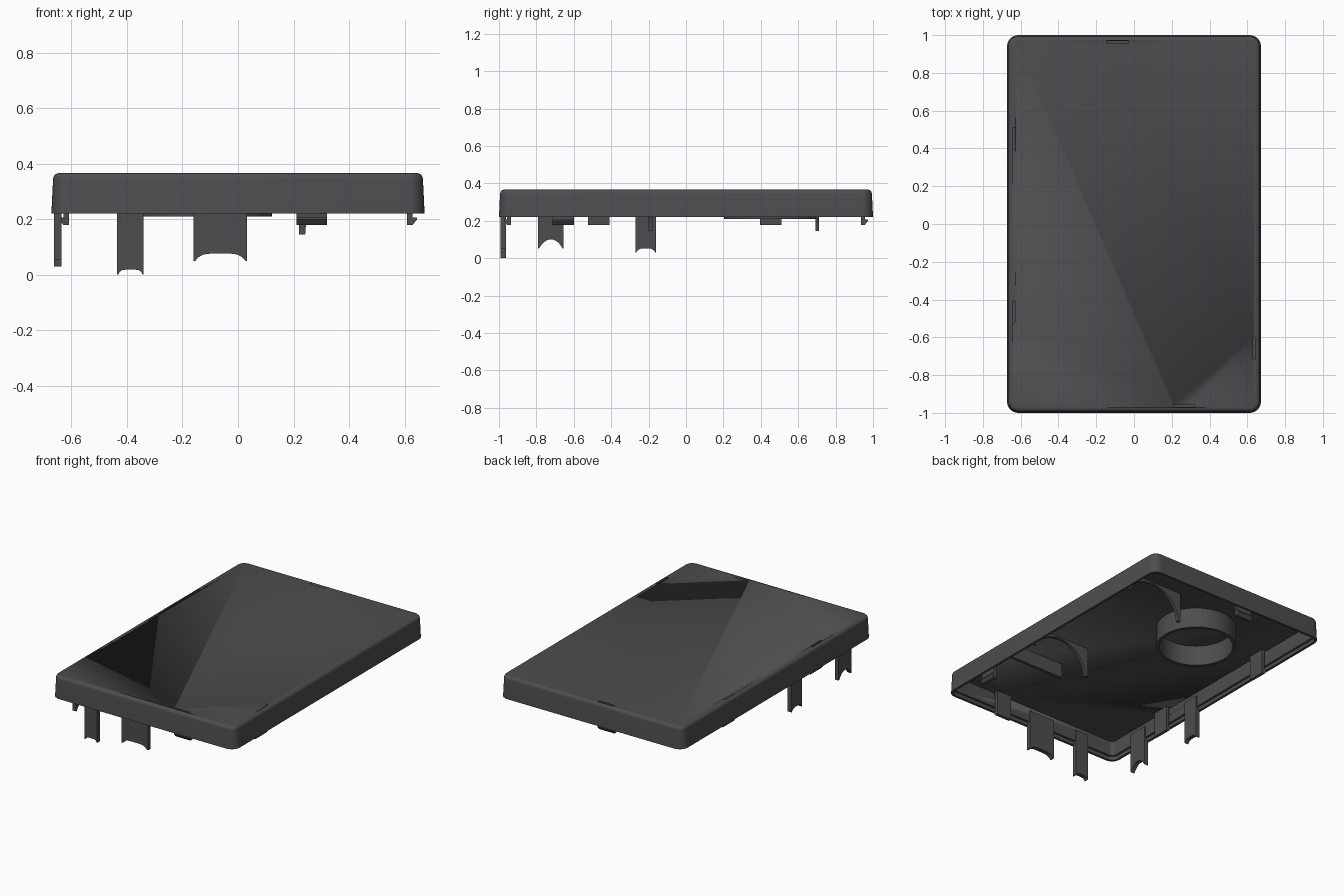
import bpy, bmesh, math

cube = bpy.data.objects.get("Cube")
if cube:
    bpy.data.objects.remove(cube, do_unlink=True)

HX, HY = 0.672, 1.0          # half sizes of the lid
RIM, ROOF, TOP = 0.22, 0.345, 0.366
EMBED = 0.355                # ribs end inside the roof

mat = bpy.data.materials.new("dark_grey_plastic")
mat.use_nodes = True
colour = (0.075, 0.074, 0.08, 1)
mat.diffuse_color = colour
mat.node_tree.nodes["Principled BSDF"].inputs["Base Color"].default_value = colour


def finish(name, bm, smooth=True):
    bmesh.ops.recalc_face_normals(bm, faces=bm.faces)
    mesh = bpy.data.meshes.new(name)
    bm.to_mesh(mesh)
    bm.free()
    mesh.materials.append(mat)
    obj = bpy.data.objects.new(name, mesh)
    bpy.context.collection.objects.link(obj)
    if smooth:
        bpy.ops.object.select_all(action='DESELECT')
        obj.select_set(True)
        bpy.context.view_layer.objects.active = obj
        bpy.ops.object.shade_smooth_by_angle(angle=math.radians(35))
    return obj


def loft(name, loops, cyclic=False):
    """Skin a chain of equal loops; cap the ends unless it closes on itself."""
    bm = bmesh.new()
    rows = [[bm.verts.new(p) for p in loop] for loop in loops]
    n = len(rows[0])
    for k in range(len(rows) - (0 if cyclic else 1)):
        a, b = rows[k], rows[(k + 1) % len(rows)]
        for i in range(n):
            j = (i + 1) % n
            bm.faces.new((a[i], a[j], b[j], b[i]))
    if not cyclic:
        bm.faces.new(rows[0])
        bm.faces.new(rows[-1])
    return finish(name, bm)


def rounded_rect(inset, z, steps=8):
    r = max(0.06 - inset, 0.02)
    loop = []
    for q, (sx, sy) in enumerate([(1, 1), (-1, 1), (-1, -1), (1, -1)]):
        for i in range(steps + 1):
            a = math.pi / 2 * (q + i / steps)
            loop.append((sx * (HX - inset - r) + r * math.cos(a),
                         sy * (HY - inset - r) + r * math.sin(a), z))
    return loop


def circle(cx, cy, r, z, n=64):
    return [(cx + r * math.cos(2 * math.pi * i / n),
             cy + r * math.sin(2 * math.pi * i / n), z) for i in range(n)]


def prism(name, points, low, high, place):
    """Extrude a flat outline from low to high, positioned by place()."""
    return loft(name, [[place(u, z, w) for u, z in points] for w in (low, high)])


def on_side(axis, sign, inset, along, z):
    if axis == 'x':
        return (sign * (HX - inset), along, z)
    return (along, sign * (HY - inset), z)


# Lid shell: inner roof, inner wall, stepped lip, outer wall, rounded top edge
DRAFT, EDGE = 0.006, 0.022
profile = [(0.03, ROOF), (0.03, RIM + 0.025), (0.016, RIM + 0.025), (0.016, RIM), (0, RIM)]
for i in range(6):
    a = math.pi / 2 * i / 5
    profile.append((DRAFT + EDGE * (1 - math.cos(a)), TOP - EDGE * (1 - math.sin(a))))
shell = loft("lid_shell", [rounded_rect(d, z) for d, z in profile])

# Snap clips, each below a slot through the roof: name, axis, sign, start, end
clips = [("right_rear", 'x', -1, 0.395, 0.51), ("right_front", 'x', -1, -0.525, -0.41),
         ("left", 'x', 1, -0.715, -0.6), ("back", 'y', 1, -0.145, -0.03),
         ("front", 'y', -1, 0.21, 0.32)]
hook = [(0.064, EMBED), (0.064, 0.178), (0.044, 0.178), (0.028, 0.198),
        (0.028, 0.206), (0.044, 0.206), (0.044, EMBED)]
slot = [(0.029, 0.3), (0.043, 0.3), (0.043, 0.45), (0.029, 0.45)]
for name, axis, sign, start, end in clips:
    def place(d, z, t):
        return on_side(axis, sign, d, t, z)
    prism(name + "_clip", hook, start, end, place)
    cutter = prism(name + "_slot_cutter", slot, start, end, place)
    cutter.hide_render = True
    cutter.hide_viewport = True
    mod = shell.modifiers.new(name + "_slot", 'BOOLEAN')
    mod.object = cutter
    mod.solver = 'EXACT'

# Apply the slots and drop the cutters
bpy.context.view_layer.update()
cut_mesh = bpy.data.meshes.new_from_object(
    shell.evaluated_get(bpy.context.evaluated_depsgraph_get()))
shell.modifiers.clear()
shell.data = cut_mesh
for obj in list(bpy.data.objects):
    if obj.name.endswith("_slot_cutter"):
        bpy.data.objects.remove(obj, do_unlink=True)

# Port tongues with arched ends: axis, sign, start, end, tip z, arch z, arch power
tongues = [("front_narrow", 'y', -1, -0.435, -0.34, 0.0, 0.018, 6),
           ("front_wide", 'y', -1, -0.16, 0.033, 0.05, 0.076, 5),
           ("right_wide", 'x', -1, -0.79, -0.655, 0.052, 0.1, 2.2),
           ("right_narrow", 'x', -1, -0.27, -0.16, 0.03, 0.052, 4)]
for name, axis, sign, start, end, tip, arch, power in tongues:
    mid, half = (start + end) / 2, (end - start) / 2
    points = [(end, 0.32), (start, 0.32), (start, tip)]
    for i in range(17):
        s = 0.93 * math.sin(math.pi * (i / 16 - 0.5))
        points.append((mid + half * s, tip + (arch - tip) * (1 - abs(s / 0.93) ** power)))
    points.append((end, tip))
    prism(name + "_tongue", points, 0.009, 0.037,
          lambda t, z, d: on_side(axis, sign, d, t, z))

# Round collar under the roof
CX, CY, R = -0.125, 0.45, 0.247
loft("round_collar", [circle(CX, CY, r, z) for r, z in
                      [(R, 0.21), (R, EMBED), (R - 0.02, EMBED), (R - 0.02, 0.21)]],
     cyclic=True)


# Cross ribs: two arched cradles and one straight stop
def across(x, z, y):
    return (x, y, z)


cradle = [(0.645, EMBED), (0.22, EMBED), (0.22, 0.145)]
for i in range(25):
    a = math.pi - (math.pi - math.radians(24)) * i / 24
    cradle.append((0.445 + 0.203 * math.cos(a), 0.145 + 0.19 * math.sin(a)))
cradle.append((0.645, 0.222))
prism("rear_cradle_rib", cradle, 0.692, 0.712, across)
prism("front_cradle_rib", cradle, -0.2, -0.18, across)
prism("straight_rib", [(0.22, 0.25), (0.65, 0.25), (0.65, EMBED), (0.22, EMBED)],
      -0.45, -0.43, across)
